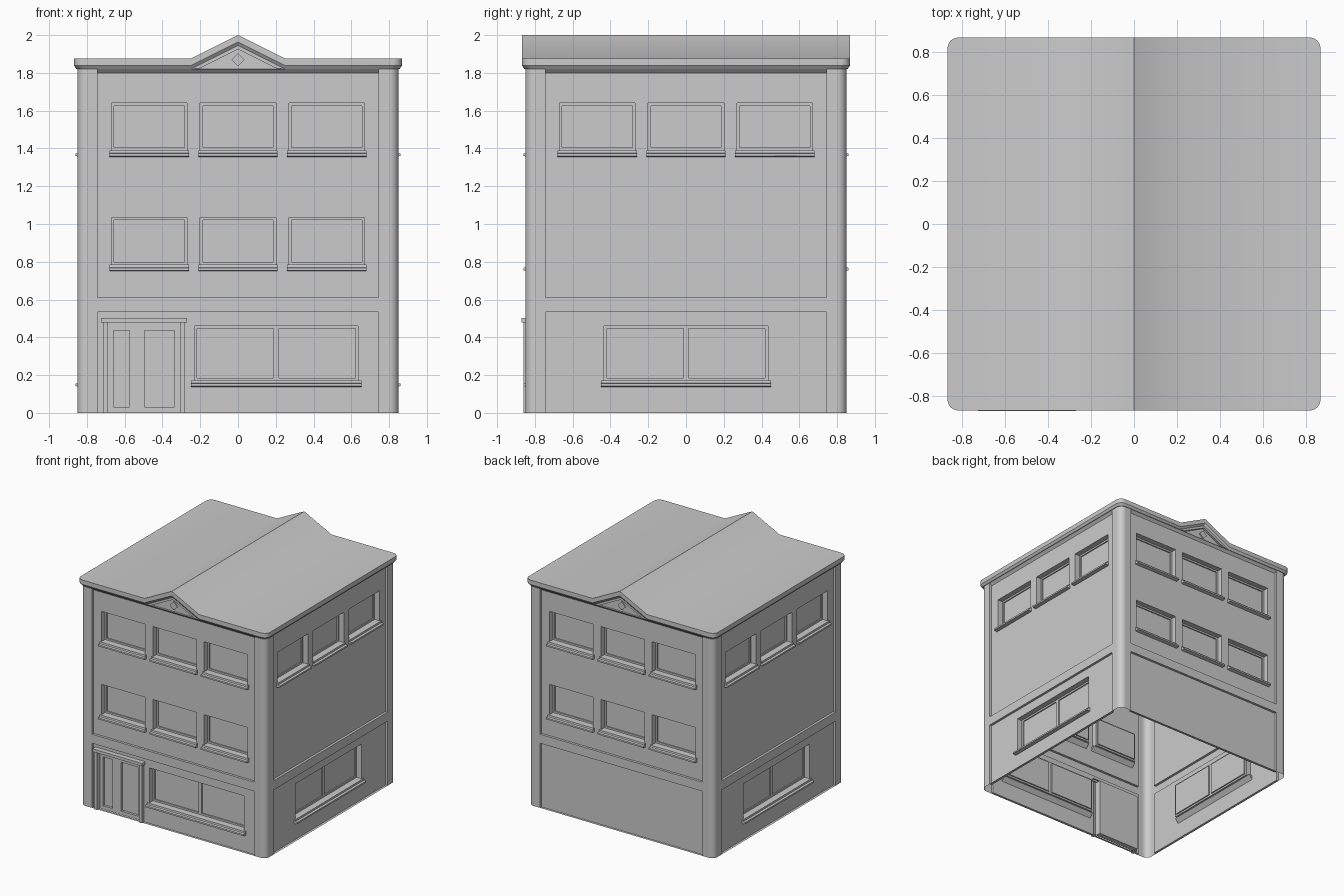
import bpy, bmesh, math
from mathutils import Matrix, Vector

if "Cube" in bpy.data.objects:
    bpy.data.objects.remove(bpy.data.objects["Cube"])

WALL, FACE, GLASS = 0.83, 0.85, 0.785    # outward distances of panel, pilaster, window frame
SIDES = ["front", "right", "back", "left"]


class Part:
    """Mesh drawn on one side of the house: u along wall, d outward, z up."""
    def __init__(self, name, side):
        self.name, self.bm = name + "_" + SIDES[side], bmesh.new()
        self.rot = Matrix.Rotation(side * math.pi / 2, 3, 'Z')

    def face(self, pts):
        self.bm.faces.new([self.bm.verts.new(self.rot @ Vector((u, -d, z))) for u, d, z in pts])

    def sheet(self, rect, d, holes=()):
        us = sorted({v for r in [rect, *holes] for v in r[:2]})
        zs = sorted({v for r in [rect, *holes] for v in r[2:]})
        for a, b in zip(us, us[1:]):
            for c, e in zip(zs, zs[1:]):
                u, z = (a + b) / 2, (c + e) / 2
                if not any(h[0] < u < h[1] and h[2] < z < h[3] for h in holes):
                    self.face([(a, d, c), (b, d, c), (b, d, e), (a, d, e)])

    def loop(self, pts, d0, d1):
        for (a, c), (b, e) in zip(pts, pts[1:] + pts[:1]):
            self.face([(a, d0, c), (b, d0, e), (b, d1, e), (a, d1, c)])

    def tube(self, r, d0, d1):
        self.loop([(r[0], r[2]), (r[1], r[2]), (r[1], r[3]), (r[0], r[3])], d0, d1)

    def box(self, r, back, front):
        self.tube(r, back, front)
        self.sheet(r, front)

    def prism(self, u0, u1, prof):
        for (d, z), (e, y) in zip(prof, prof[1:] + prof[:1]):
            self.face([(u0, d, z), (u0, e, y), (u1, e, y), (u1, d, z)])
        self.face([(u0, d, z) for d, z in reversed(prof)])
        self.face([(u1, d, z) for d, z in prof])

    def done(self):
        bmesh.ops.remove_doubles(self.bm, verts=self.bm.verts, dist=1e-5)
        finish(self.bm, self.name)


def finish(bm, name):
    me = bpy.data.meshes.new(name)
    bm.to_mesh(me)
    bm.free()
    bpy.context.collection.objects.link(bpy.data.objects.new(name, me))


def window(part, sill, r, double=False):
    f, m = 0.014, (r[0] + r[1]) / 2
    z = (r[2] + f, r[3] - f)
    panes = [(r[0] + f, r[1] - f, *z)]
    if double:
        panes = [(r[0] + f, m - f, *z), (m + f, r[1] - f, *z)]
    part.tube(r, WALL, GLASS)
    part.sheet(r, GLASS, panes)
    for p in panes:
        part.tube(p, GLASS, GLASS - 0.01)
        part.sheet(p, GLASS - 0.01)
    t, o = r[2], 0.018 if double else 0.01
    sill.prism(r[0] - o, r[1] + o, [(0.80, t), (0.84, t), (0.842, t - 0.014), (0.86, t - 0.017),
                                    (0.86, t - 0.03), (0.83, t - 0.035)])


LOW, HIGH = (-0.745, 0.745, 0, 0.535), (-0.745, 0.745, 0.61, 1.82)
DOOR = (-0.69, -0.305, 0, 0.475)

for s in range(4):
    # pilasters, band and rounded corner
    p = Part("pilasters", s)
    p.sheet((-0.80, 0.80, 0, 1.82), FACE, [LOW, HIGH])
    for r in (LOW, HIGH):
        p.tube(r, FACE, WALL)
    arc = [(0.80 + 0.05 * math.sin(a), 0.80 + 0.05 * math.cos(a))
           for a in (i * math.pi / 16 for i in range(9))]
    for (a, d), (b, e) in zip(arc, arc[1:]):
        p.face([(a, d, 0), (b, e, 0), (b, e, 1.82), (a, d, 1.82)])
    p.done()

    # wall panels, windows and sills
    rows = [1.39, 0.785] if s % 2 == 0 else [1.39]
    upper = [(c - 0.2, c + 0.2, z, z + 0.25) for z in rows for c in (-0.47, 0, 0.47)]
    lower = [[(-0.23, 0.635, 0.172, 0.46)], [(-0.433, 0.433, 0.172, 0.46)], []][min(s, 2) if s < 3 else 1]
    p = Part("wall_panels", s)
    p.sheet(HIGH, WALL, upper)
    p.sheet(LOW, WALL, lower + ([DOOR] if s == 0 else []))
    p.done()
    w, sill = Part("windows", s), Part("sills", s)
    for r in upper:
        window(w, sill, r)
    for r in lower:
        window(w, sill, r, True)
    w.done()
    sill.done()

    # sloped moulding under the eaves
    p = Part("eaves_moulding", s)
    p.face([(-0.745, WALL, 1.80), (0.745, WALL, 1.80), (0.745, FACE, 1.82), (-0.745, FACE, 1.82)])
    p.done()

    # gable infill with raking trim and diamond, front and back
    if s % 2 == 0:
        g = Part("gable", s)
        g.face([(-0.25, 0.835, 1.82), (0.25, 0.835, 1.82), (0, 0.835, 1.945)])
        outer = [(-0.25, 1.82), (0, 1.945), (0.25, 1.82)]
        inner = [(-0.20, 1.825), (0, 1.925), (0.20, 1.825)]
        for i in range(2):
            q = [inner[i], inner[i + 1], outer[i + 1], outer[i]]
            g.face([(u, 0.855, z) for u, z in q])
            g.loop(q, 0.835, 0.855)
        diamond = [(0, 1.835), (0.035, 1.87), (0, 1.905), (-0.035, 1.87)]
        g.face([(u, 0.845, z) for u, z in diamond])
        g.loop(diamond, 0.835, 0.845)
        g.done()

# front door with two inset panels
p = Part("door", 0)
panels = [(-0.66, -0.575, 0.03, 0.435), (-0.495, -0.335, 0.03, 0.435)]
p.sheet(DOOR, 0.825, panels)
p.tube(DOOR, 0.78, 0.825)
p.face([(DOOR[0], 0.78, 0), (DOOR[0], 0.78, 0.475), (DOOR[1], 0.78, 0.475), (DOOR[1], 0.78, 0)])
for r in panels:
    p.tube(r, 0.825, 0.805)
    p.sheet(r, 0.805)
p.done()
p = Part("door_frame", 0)
for r in ((-0.715, -0.69, 0, 0.48), (-0.305, -0.28, 0, 0.48)):
    p.box(r, 0.82, 0.86)
p.box((-0.725, -0.27, 0.478, 0.502), 0.82, 0.87)
p.done()

# roof slab with rounded corners, folded up into a gable along its middle
bm = bmesh.new()
rings = []
for half, z in ((0.855, 1.82), (0.868, 1.838), (0.868, 1.875)):
    ring = []
    for k in range(4):
        for i in range(7):
            a = k * math.pi / 2 + i * math.pi / 12
            cx, cy = [(1, 1), (-1, 1), (-1, -1), (1, -1)][k]
            c = half - 0.05
            ring.append(bm.verts.new((cx * c + 0.05 * math.cos(a), cy * c + 0.05 * math.sin(a), z)))
    rings.append(ring)
bm.faces.new(rings[0][::-1])
bm.faces.new(rings[-1])
for lo, hi in zip(rings, rings[1:]):
    for i in range(len(lo)):
        j = (i + 1) % len(lo)
        bm.faces.new((lo[i], lo[j], hi[j], hi[i]))
for x in (-0.25, 0, 0.25):
    bmesh.ops.bisect_plane(bm, geom=bm.verts[:] + bm.edges[:] + bm.faces[:],
                           plane_co=(x, 0, 0), plane_no=(1, 0, 0))
for v in bm.verts:
    v.co.z += 0.125 * max(0, 1 - abs(v.co.x) / 0.25)
finish(bm, "roof")

# smooth rounded corners and roof folds, keep edges sharp
for o in bpy.context.collection.objects:
    o.select_set(True)
    bpy.context.view_layer.objects.active = o
bpy.ops.object.shade_smooth_by_angle(angle=math.radians(30))
